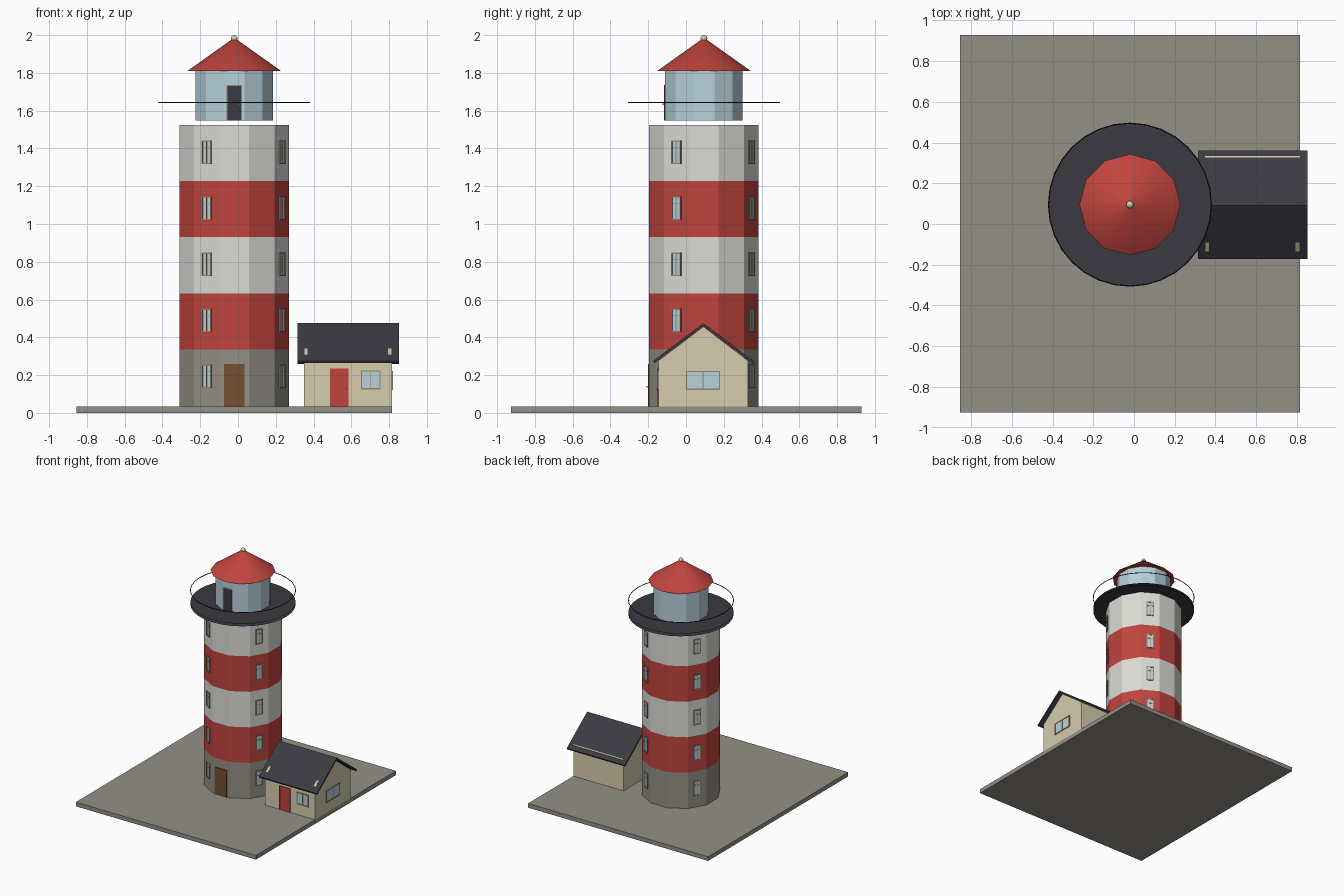
import bpy, bmesh, math
from mathutils import Matrix, Vector

if "Cube" in bpy.data.objects:
    bpy.data.objects.remove(bpy.data.objects["Cube"])


def material(name, r, g, b):
    lin = [((c / 255 + 0.055) / 1.055) ** 2.4 for c in (r, g, b)]
    m = bpy.data.materials.new(name)
    m.diffuse_color = (*lin, 1)
    m.use_nodes = True
    m.node_tree.nodes["Principled BSDF"].inputs["Base Color"].default_value = m.diffuse_color
    return m


WHITE = material("white paint", 220, 220, 214)
RED = material("red paint", 192, 68, 62)
STONE = material("grey stone", 147, 144, 133)
SLATE = material("dark slate", 59, 58, 65)
GLASS = material("pale glass", 184, 209, 220)
CREAM = material("cream plaster", 214, 205, 173)
BROWN = material("brown wood", 115, 80, 48)
TAN = material("tan frame", 150, 132, 105)
BLACK = material("black iron", 28, 28, 32)

CX, CY = -0.02, 0.095        # tower axis
GROUND = 0.035


def finish(bm, name, *mats):
    bmesh.ops.recalc_face_normals(bm, faces=bm.faces)
    me = bpy.data.meshes.new(name)
    bm.to_mesh(me)
    bm.free()
    for m in mats:
        me.materials.append(m)
    ob = bpy.data.objects.new(name, me)
    bpy.context.collection.objects.link(ob)
    return ob


def add_box(bm, c, s, frame=Matrix(), idx=0):
    mat = frame @ Matrix.Translation(c) @ Matrix.Diagonal((*s, 1))
    vs = bmesh.ops.create_cube(bm, size=1, matrix=mat)["verts"]
    for f in {f for v in vs for f in v.link_faces}:
        f.material_index = idx


def box(name, lo, hi, mat):
    bm = bmesh.new()
    lo, hi = Vector(lo), Vector(hi)
    add_box(bm, (lo + hi) / 2, hi - lo)
    return finish(bm, name, mat)


def wall_frame(x, y, z, deg):
    """Local x runs along the wall, local -y points out of it."""
    return Matrix.Translation((x, y, z)) @ Matrix.Rotation(math.radians(deg), 4, 'Z')


def facet(apothem, deg, z):
    a = math.radians(deg)
    return wall_frame(CX + apothem * math.sin(a), CY - apothem * math.cos(a), z, deg)


def window(name, frame, w, h, bar=0.006, crossbar=True):
    bm = bmesh.new()
    add_box(bm, (0, -0.001, 0), (w, 0.004, h), frame, 0)
    for s in (-1, 1):
        add_box(bm, (s * (w - bar) / 2, -0.002, 0), (bar, 0.009, h), frame, 1)
        add_box(bm, (0, -0.002, s * (h - bar) / 2), (w, 0.009, bar), frame, 1)
    add_box(bm, (0, -0.002, 0), (bar * 0.6, 0.007, h), frame, 1)
    if crossbar:
        add_box(bm, (0, -0.002, h * 0.2), (w, 0.007, bar * 0.6), frame, 1)
    return finish(bm, name, GLASS, TAN)


def door(name, frame, w, h, leaf, trim):
    # origin of the frame is the middle of the threshold
    bm = bmesh.new()
    t = 0.006
    add_box(bm, (0, -0.001, h / 2), (w, 0.005, h), frame, 0)
    for s in (-1, 1):
        add_box(bm, (s * (w - t) / 2, -0.002, h / 2), (t, 0.009, h), frame, 1)
    add_box(bm, (0, -0.002, h - t / 2), (w, 0.009, t), frame, 1)
    add_box(bm, (w * 0.36, -0.008, h * 0.46), (0.007, 0.012, 0.007), frame, 2)
    return finish(bm, name, leaf, trim, CREAM)


def prism(name, radius, z0, z1, sides, mat, top=None, turn=0):
    bm = bmesh.new()
    m = Matrix.Translation((CX, CY, (z0 + z1) / 2)) @ Matrix.Rotation(turn, 4, 'Z')
    bmesh.ops.create_cone(bm, cap_ends=True, segments=sides, radius1=radius,
                          radius2=radius if top is None else top,
                          depth=z1 - z0, matrix=m)
    return finish(bm, name, mat)


# Ground slab
box("ground_slab", (-0.855, -0.927, 0), (0.815, 0.928, GROUND), STONE)

# Striped twelve-sided tower
HALF = math.radians(15)
R = 0.29 / math.cos(HALF)
levels = [GROUND] + [0.335 + 0.2975 * i for i in range(5)]
bm = bmesh.new()
rings = [[bm.verts.new((CX + R * math.cos(HALF * (2 * k + 1)),
                        CY + R * math.sin(HALF * (2 * k + 1)), z))
          for k in range(12)] for z in levels]
for i in range(5):
    for k in range(12):
        n = (k + 1) % 12
        f = bm.faces.new((rings[i][k], rings[i][n], rings[i + 1][n], rings[i + 1][k]))
        f.material_index = 0 if i == 0 else 1 + i % 2
bm.faces.new(rings[0])
bm.faces.new(rings[-1]).material_index = 1
finish(bm, "tower", STONE, WHITE, RED)

# Tower windows on four facets, five storeys
for side, deg in enumerate((-30, 60, 150, 240)):
    for i in range(5):
        window(f"tower_window_{side}_{i}", facet(0.29, deg, 0.193 + 0.2965 * i), 0.058, 0.125)
door("tower_door", facet(0.29, 0, GROUND), 0.11, 0.225, BROWN, BROWN)

# Gallery: two thin open decks and a rail hoop
for name, z in (("gallery_underside", 1.527), ("gallery_deck", 1.548)):
    bm = bmesh.new()
    bmesh.ops.create_circle(bm, cap_ends=True, segments=32, radius=0.4,
                            matrix=Matrix.Translation((CX, CY, z)))
    finish(bm, name, SLATE)
bpy.ops.mesh.primitive_torus_add(location=(CX, CY, 1.643), major_radius=0.4, minor_radius=0.003,
                                 major_segments=32, minor_segments=6)
rail = bpy.context.object
rail.name = "gallery_rail"
rail.data.materials.append(BLACK)

# Lantern room, its door, roof and finial
prism("lantern_room", 0.205 / math.cos(HALF), 1.548, 1.812, 12, GLASS, turn=HALF)
door("lantern_door", facet(0.205, 0, 1.548), 0.082, 0.188, SLATE, TAN)
roof = prism("lantern_roof", 0.248, 1.81, 1.985, 12, RED, top=0.002)
bpy.ops.mesh.primitive_uv_sphere_add(segments=16, ring_count=8, radius=0.018,
                                     location=(CX, CY, 1.982))
ball = bpy.context.object
ball.name = "roof_finial"
ball.data.materials.append(CREAM)
for ob in (roof, ball, rail):
    bpy.ops.object.select_all(action='DESELECT')
    ob.select_set(True)
    bpy.context.view_layer.objects.active = ob
    bpy.ops.object.shade_smooth_by_angle(angle=math.radians(40))


def extrude_x(name, profile, x0, x1, mat):
    bm = bmesh.new()
    f = bm.faces.new([bm.verts.new((x0, y, z)) for y, z in profile])
    new = bmesh.ops.extrude_face_region(bm, geom=[f])["geom"]
    bmesh.ops.translate(bm, vec=(x1 - x0, 0, 0),
                        verts=[v for v in new if isinstance(v, bmesh.types.BMVert)])
    return finish(bm, name, mat)


# Cottage walls and gabled roof
RY = 0.092
extrude_x("cottage_walls", [(-0.145, GROUND), (0.327, GROUND), (0.327, 0.277),
                            (RY, 0.457), (-0.145, 0.277)], 0.35, 0.815, CREAM)
extrude_x("cottage_roof", [(RY - 0.265, 0.275), (RY, 0.475), (RY + 0.27, 0.272),
                           (RY + 0.265, 0.26), (RY, 0.459), (RY - 0.26, 0.263)],
          0.315, 0.852, SLATE)

# Pale roof trims: two tabs in front, a strip at the back
for i, x in enumerate((0.36, 0.803)):
    extrude_x(f"roof_tab_{i}", [(y, 0.475 - (RY - y) * 0.755 + d) for y, d in
                                ((-0.09, 0.002), (-0.135, 0.002), (-0.135, -0.004), (-0.09, -0.004))],
              x - 0.009, x + 0.009, CREAM)
extrude_x("roof_back_strip", [(0.327, 0.302), (0.333, 0.297), (0.333, 0.288), (0.327, 0.288)],
          0.35, 0.815, CREAM)

# Cottage door and windows
door("cottage_door", wall_frame(0.536, -0.145, GROUND, 0), 0.1, 0.2, RED, RED)
window("cottage_front_window", wall_frame(0.703, -0.145, 0.175, 0), 0.105, 0.1, crossbar=False)
window("cottage_gable_window", wall_frame(0.815, 0.09, 0.172, 90), 0.18, 0.1, crossbar=False)
